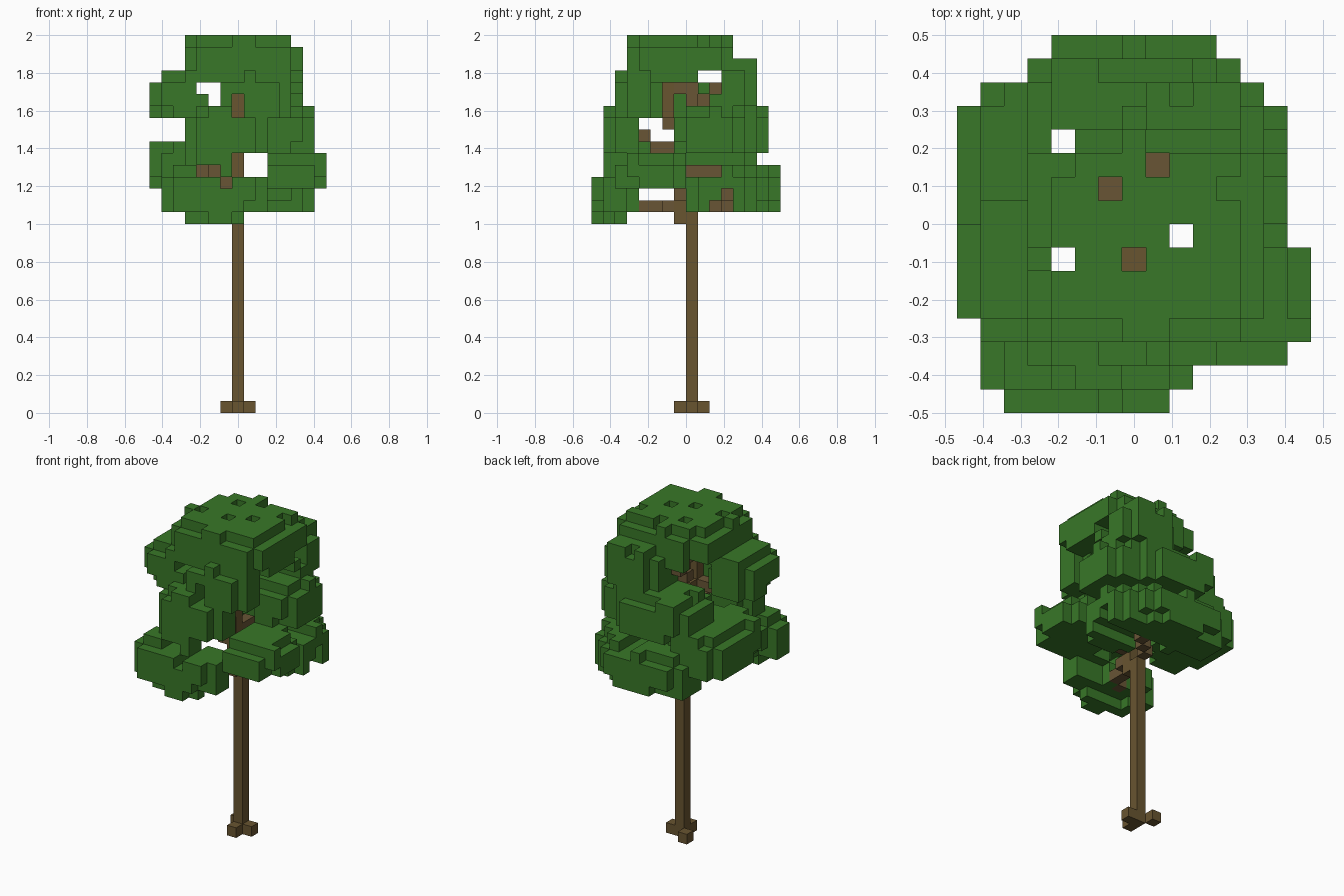
import bpy, bmesh, random
from mathutils import Vector

random.seed(7)
UNIT = 1 / 16
ORIGIN = Vector((-7.5, -8, 0))

if "Cube" in bpy.data.objects:
    bpy.data.objects.remove(bpy.data.objects["Cube"])


def material(name, colour):
    m = bpy.data.materials.new(name)
    m.use_nodes = True
    m.diffuse_color = (*colour, 1)
    m.node_tree.nodes["Principled BSDF"].inputs["Base Color"].default_value = (*colour, 1)
    return m


leaf = material("leaf green", (0.04, 0.185, 0.021))
bark = material("trunk brown", (0.14, 0.09, 0.03))
twig = material("branch brown", (0.14, 0.09, 0.036))

parts = []      # (name, cells, material)
taken = set()   # every filled cell


def add_part(name, cells, mat):
    cells = set(cells) - taken
    taken.update(cells)
    parts.append((name, cells, mat))


def line(a, b):
    a, b = Vector(a), Vector(b)
    steps = int(max(abs(c) for c in b - a)) or 1
    return [tuple(round(c) for c in a.lerp(b, s / steps)) for s in range(steps + 1)]


def path(*points):
    return [c for a, b in zip(points, points[1:]) for c in line(a, b)]


# Trunk, with its kinks, and three root stubs
add_part("trunk", path((7, 8, 0), (7, 8, 16)) + path((7, 7, 16), (7, 7, 24))
         + path((7, 6, 25), (7, 6, 27)), bark)
add_part("roots", [(7, 7, 0), (8, 8, 0), (6, 9, 0)], bark)

# Branches reaching into the clumps
branches = {
    "front_branch": ((7, 6, 17), (5, 3, 17), (5, 3, 18)),
    "left_branch": ((8, 7, 18), (9, 6, 19), (10, 6, 19)),
    "back_left_branch": ((7, 9, 17), (9, 11, 17), (10, 11, 18), (11, 11, 18)),
    "back_branch": ((7, 8, 20), (7, 10, 20), (6, 11, 20)),
    "right_branch": ((6, 7, 19), (5, 7, 20), (4, 8, 20)),
    "middle_front_branch": ((7, 6, 22), (7, 5, 22), (7, 4, 23)),
    "upper_right_branch": ((6, 6, 24), (4, 5, 25)),
    "upper_back_branch": ((7, 7, 27), (7, 8, 27), (7, 8, 26), (6, 9, 26), (6, 10, 27)),
}
for name, points in branches.items():
    add_part(name, path(*points), twig)

# Leaf clumps: cell ranges along x, y and z
clumps = {
    "drooping_front_leaves": ((2, 7), (0, 2), (16, 16)),
    "lower_front_clump": ((1, 9), (0, 3), (17, 20)),
    "lower_left_clump": ((9, 14), (2, 7), (19, 21)),
    "lower_back_left_clump": ((9, 13), (8, 13), (17, 20)),
    "lower_back_clump": ((3, 11), (11, 15), (17, 20)),
    "lower_right_clump": ((0, 5), (6, 13), (19, 22)),
    "middle_front_clump": ((3, 9), (1, 4), (21, 25)),
    "middle_left_clump": ((8, 13), (7, 12), (22, 25)),
    "middle_back_clump": ((3, 10), (9, 14), (22, 25)),
    "upper_right_clump": ((0, 4), (3, 8), (25, 28)),
    "upper_front_clump": ((4, 11), (2, 5), (25, 28)),
    "upper_back_clump": ((7, 12), (8, 13), (26, 29)),
    "crown_clump": ((3, 12), (3, 11), (28, 31)),
}

# Gaps that run straight through the leaves
gaps_y = {(8, 20), (9, 20), (8, 21), (9, 21), (5, 26), (4, 27), (5, 27)}
gaps_x = {(4, 18), (5, 18), (5, 23), (6, 23), (4, 24), (5, 24), (6, 24), (9, 28), (10, 28)}
gaps_z = {(4, 11), (8, 10), (9, 7), (4, 6), (7, 6), (6, 9)}
# Openings on the front and left sides that bare the branches
bare_front = {(4, 20), (5, 20), (6, 19), (7, 20), (7, 21), (10, 18), (11, 18), (7, 25), (7, 26)}
bare_left = {(3, 17), (3, 18), (10, 17), (11, 17), (11, 18), (8, 20), (9, 20), (10, 20), (5, 22),
             (6, 22), (4, 23), (6, 25), (6, 26), (8, 26), (9, 26), (7, 27), (8, 27), (10, 27)}


def is_open(i, j, k):
    return ((i, k) in gaps_y or (j, k) in gaps_x or (i, j) in gaps_z
            or (j < 9 and (i, k) in bare_front) or (i > 6 and (j, k) in bare_left))


def clump_cells(xr, yr, zr):
    """Stack of round-cornered layers with a ragged rim and narrower top."""
    def offset(value, limits):
        return abs(2 * value - sum(limits)) / (limits[1] - limits[0])

    for k in range(zr[0], zr[1] + 1):
        limit = 1.3 if k == zr[0] else 0.85 if k == zr[1] else 1.65
        ragged = 0.5 if k == zr[1] else 0.3
        for i in range(xr[0], xr[1] + 1):
            for j in range(yr[0], yr[1] + 1):
                size = offset(i, xr) ** 4 + offset(j, yr) ** 4
                rim = limit + random.uniform(-ragged, ragged)
                if size <= rim and not is_open(i, j, k):
                    yield i, j, k


for name, ranges in clumps.items():
    add_part(name, clump_cells(*ranges), leaf)


def build(name, cells, mat):
    """Mesh of the exposed cell faces, with flat regions merged."""
    bm = bmesh.new()
    for cell in sorted(cells):
        base = Vector(cell) + ORIGIN
        for axis in range(3):
            for side in (0, 1):
                near = list(cell)
                near[axis] += 2 * side - 1
                if tuple(near) in taken:
                    continue
                n, u, v = (Vector([float(a == (axis + s) % 3) for a in range(3)]) for s in range(3))
                corner = base + n * side
                quad = [corner, corner + u, corner + u + v, corner + v]
                if not side:
                    quad.reverse()
                bm.faces.new([bm.verts.new(p * UNIT) for p in quad])
    bmesh.ops.remove_doubles(bm, verts=bm.verts, dist=0.001)
    bmesh.ops.dissolve_limit(bm, angle_limit=0.01, verts=bm.verts, edges=bm.edges)
    mesh = bpy.data.meshes.new(name)
    bm.to_mesh(mesh)
    bm.free()
    mesh.materials.append(mat)
    bpy.context.collection.objects.link(bpy.data.objects.new(name, mesh))


for part in parts:
    build(*part)
